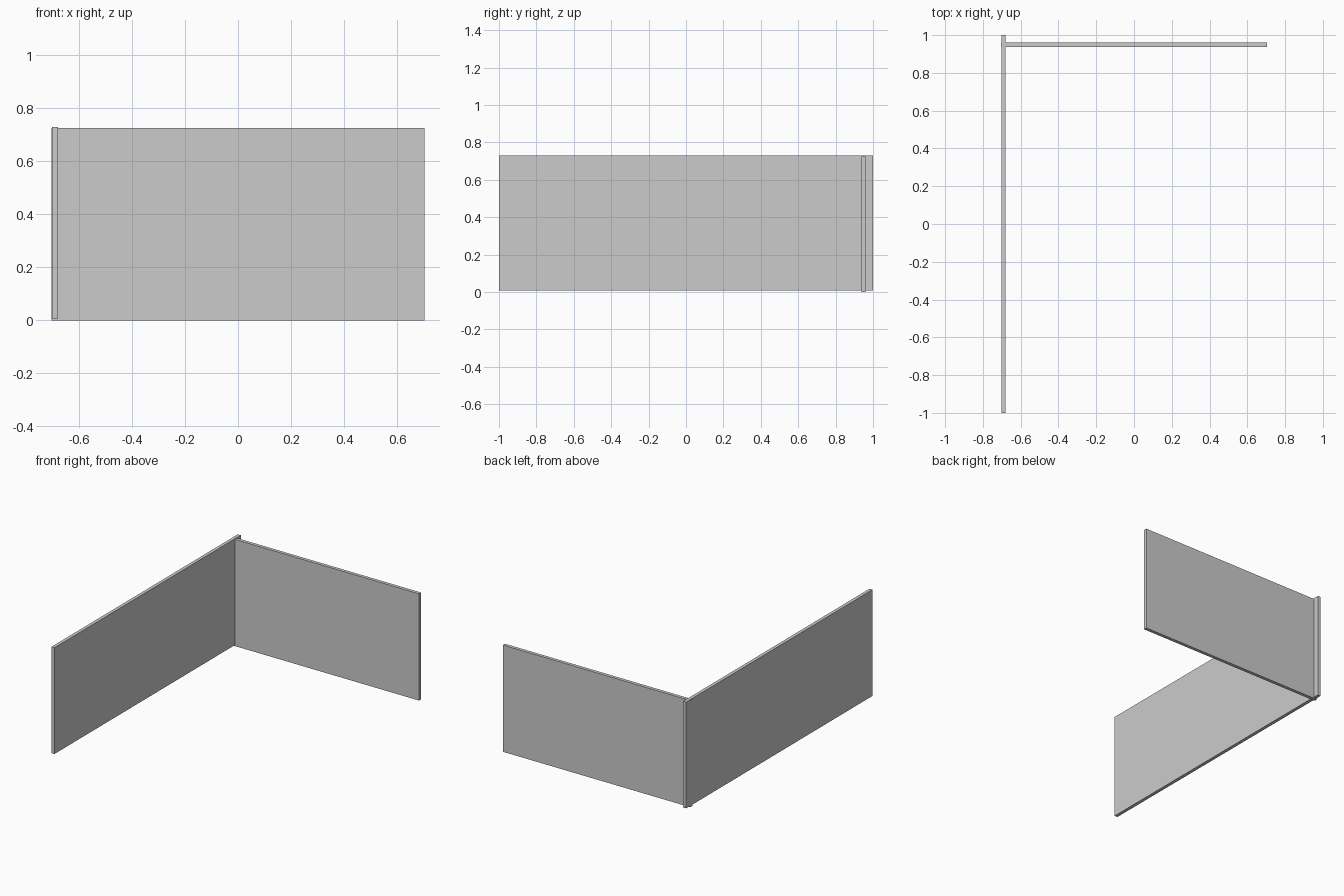
import bpy

if "Cube" in bpy.data.objects:
    bpy.data.objects.remove(bpy.data.objects["Cube"])


def panel(name, lo, hi):
    """Axis-aligned flat board between two corners."""
    bpy.ops.mesh.primitive_cube_add(size=1, location=[(a + b) / 2 for a, b in zip(lo, hi)])
    ob = bpy.context.object
    ob.name = name
    ob.scale = [b - a for a, b in zip(lo, hi)]
    bpy.ops.object.transform_apply(location=False, rotation=False, scale=True)
    return ob


# Long side board, raised slightly off the ground
panel("side_panel", (-0.702, -1.0, 0.007), (-0.679, 1.0, 0.729))

# Back board, running through the side board near its rear end
panel("back_panel", (-0.704, 0.937, 0.0), (0.704, 0.960, 0.725))
